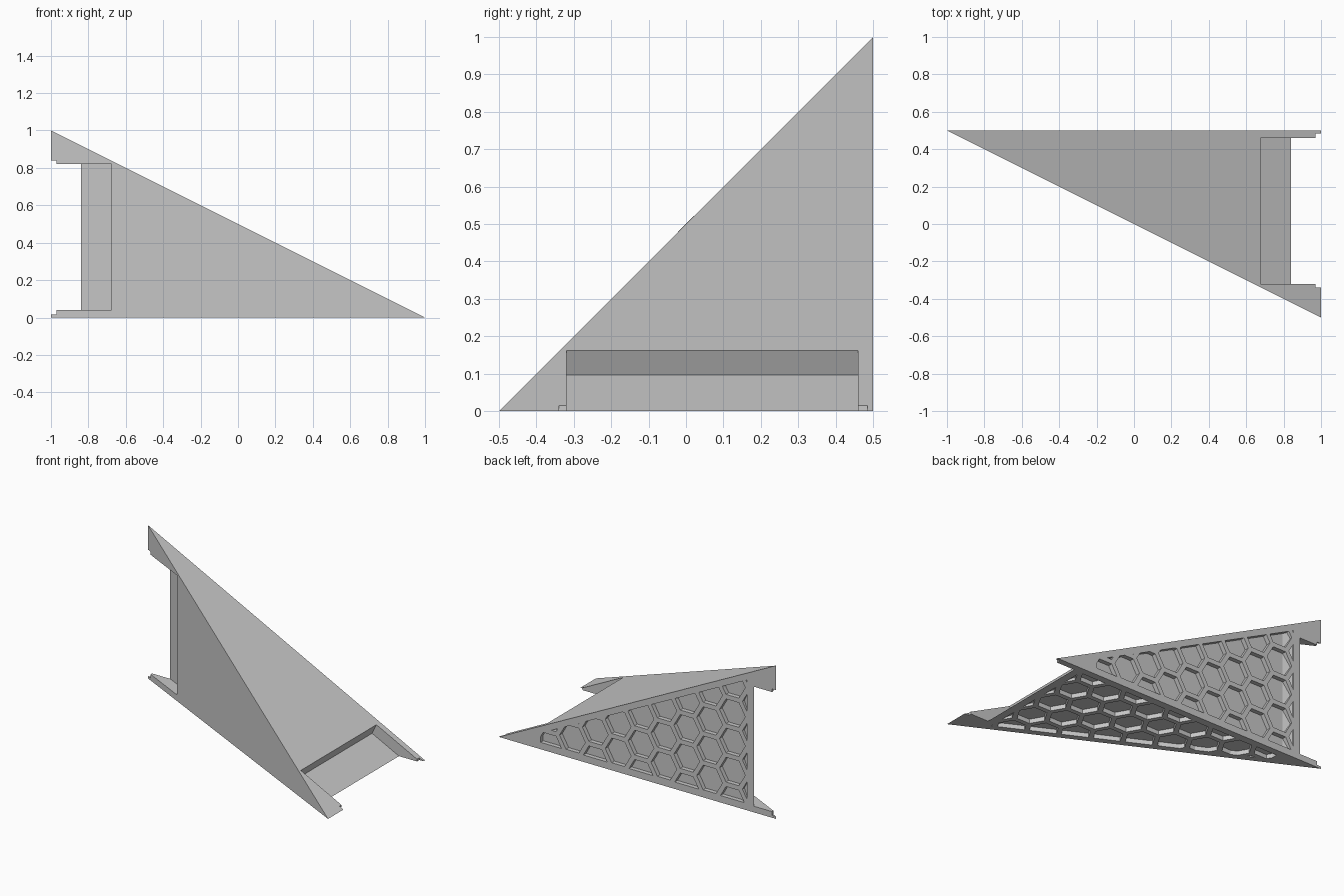
import bpy, bmesh, math
from mathutils import Matrix, Vector

if "Cube" in bpy.data.objects:
    bpy.data.objects.remove(bpy.data.objects["Cube"], do_unlink=True)

grey = bpy.data.materials.new("plain_grey")
grey.use_nodes = True
grey.diffuse_color = (0.58, 0.58, 0.58, 1)
grey.node_tree.nodes["Principled BSDF"].inputs["Base Color"].default_value = grey.diffuse_color

# Half turn that swaps the floor plate with the back wall, and x with -x
FLIP = Matrix(((-1, 0, 0, 0), (0, 0, -1, 0.5), (0, -1, 0, 0.5), (0, 0, 0, 1)))
SAME = Matrix.Identity(4)


def new_object(name, bm, matrix):
    bm.transform(matrix)
    bmesh.ops.recalc_face_normals(bm, faces=bm.faces[:])
    mesh = bpy.data.meshes.new(name)
    bm.to_mesh(mesh)
    bm.free()
    mesh.materials.append(grey)
    obj = bpy.data.objects.new(name, mesh)
    bpy.context.scene.collection.objects.link(obj)
    return obj


def hull(name, points, matrix=SAME):
    bm = bmesh.new()
    for p in points:
        bm.verts.new(p)
    bmesh.ops.convex_hull(bm, input=bm.verts[:])
    bmesh.ops.dissolve_limit(bm, angle_limit=0.01, verts=bm.verts[:], edges=bm.edges[:])
    return new_object(name, bm, matrix)


def prism_points(profile, y0, y1):
    return [(x, y, z) for x, z in profile for y in (y0, y1)]


def combine(target, tool, operation):
    # Apply one boolean and discard the tool
    mod = target.modifiers.new("cut", "BOOLEAN")
    mod.operation = operation
    mod.solver = "EXACT"
    mod.object = tool
    bpy.context.view_layer.update()
    graph = bpy.context.evaluated_depsgraph_get()
    mesh = bpy.data.meshes.new_from_object(target.evaluated_get(graph))
    target.modifiers.clear()
    target.data = mesh
    bpy.data.objects.remove(tool, do_unlink=True)


def hex_grid(matrix):
    # Honeycomb of separate six-sided prisms
    pitch, rib = 0.11, 0.03
    radius = pitch - rib / math.sqrt(3)
    bm = bmesh.new()
    for col in range(-5, 8):
        for row in range(-5, 5):
            x = -0.14 + col * pitch * 1.5
            y = 0.18 + (row + 0.5 * (col % 2)) * pitch * math.sqrt(3)
            ring = [bm.verts.new((x + radius * math.cos(a * math.pi / 3),
                                  y + radius * math.sin(a * math.pi / 3), -0.03))
                    for a in range(6)]
            face = bm.faces.new(ring)
            top = bmesh.ops.extrude_face_region(bm, geom=[face])["geom"]
            verts = [v for v in top if isinstance(v, bmesh.types.BMVert)]
            bmesh.ops.translate(bm, verts=verts, vec=Vector((0, 0, 0.15)))
    return new_object("pocket_cutter", bm, matrix)


def pocket_zone(matrix):
    # Inset triangle with a floor that rises towards the slot
    margin, back, depth = 0.045, 0.455, 0.028
    points = []
    for x, z in ((-0.7, -0.02), (-0.7, depth), (0.73, depth), (0.79, 0.01), (0.79, -0.02)):
        points += [(x, back, z), (x, -x / 2 + margin, z)]
    return hull("pocket_zone", points, matrix)


# Left half of the corner body
body = hull("corner_body", [(1, 0.5, 0), (1, -0.5, 0), (0, 0.5, 0.5),
                            (0, 0.5, 0), (0, 0, 0.5), (0, 0, 0)])

# Connector slot with a ramp parallel to the sloping face, and its wider mouth
slot = [(0.744, 0.3), (0.646, 0.097), (0.94, -0.05), (1.1, -0.05), (1.1, 0.3)]
mouth = [(0.97, -0.05), (1.1, -0.05), (1.1, 0.1), (0.97, 0.1)]
combine(body, hull("slot_cutter", prism_points(slot, -0.32, 0.46)), "DIFFERENCE")
combine(body, hull("mouth_cutter", prism_points(mouth, -0.34, 0.485)), "DIFFERENCE")

# Honeycomb recesses in the floor and the back wall
for side in (SAME, FLIP):
    cells = hex_grid(side)
    combine(cells, pocket_zone(side), "INTERSECT")
    combine(body, cells, "DIFFERENCE")

# Open the middle, add the turned copy and weld the two halves
bm = bmesh.new()
bm.from_mesh(body.data)
middle = [f for f in bm.faces if all(abs(v.co.x) < 0.0001 for v in f.verts)]
bmesh.ops.delete(bm, geom=middle, context="FACES")
copy = bmesh.ops.duplicate(bm, geom=bm.verts[:] + bm.edges[:] + bm.faces[:])["geom"]
turned = [v for v in copy if isinstance(v, bmesh.types.BMVert)]
bmesh.ops.transform(bm, matrix=FLIP, verts=turned)
bmesh.ops.remove_doubles(bm, verts=bm.verts[:], dist=0.0001)
bm.to_mesh(body.data)
bm.free()
